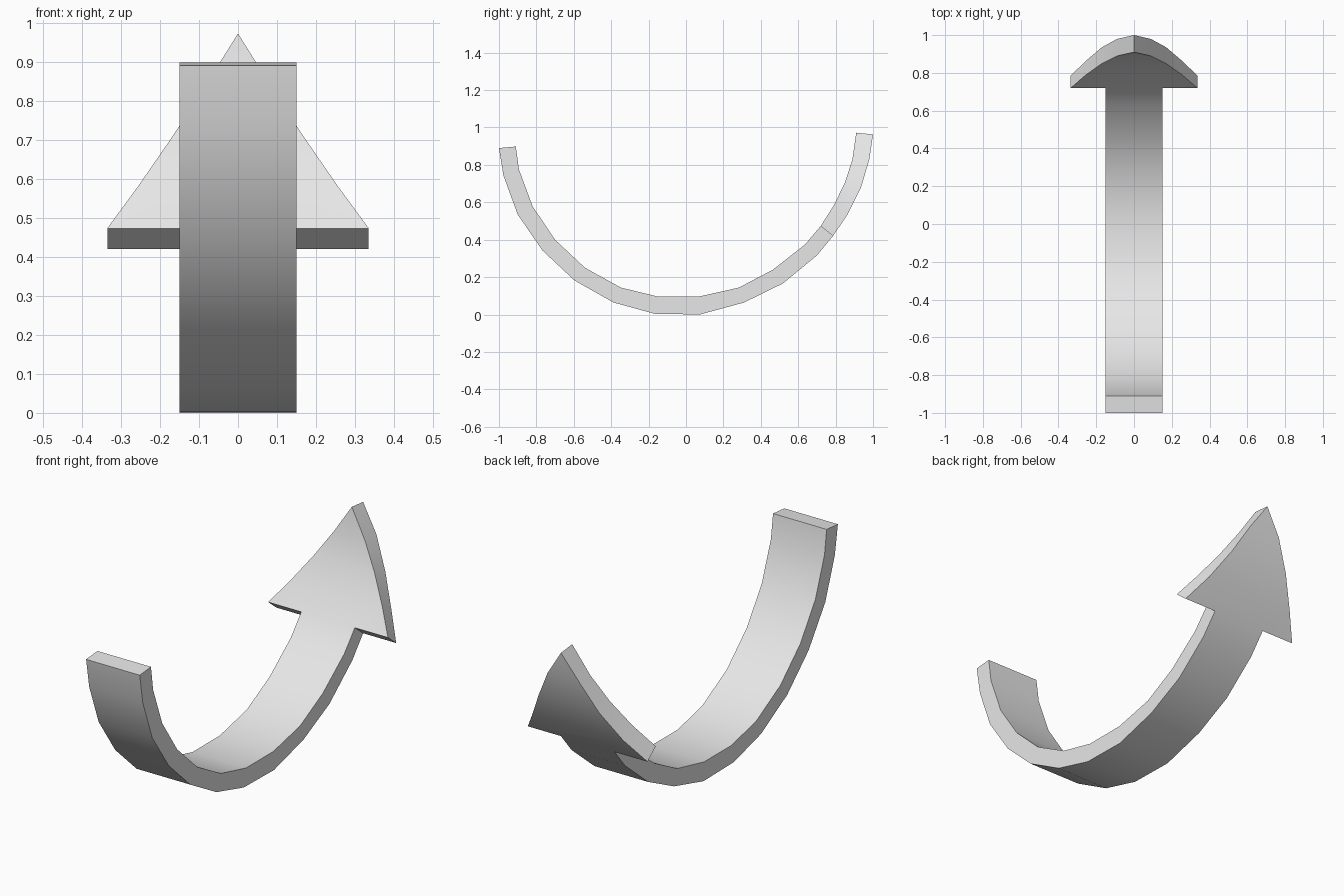
import bpy, bmesh, math

if "Cube" in bpy.data.objects:
    bpy.data.objects.remove(bpy.data.objects["Cube"])

# side profile: (outer y, outer z, inner y, inner z)
shaft = [(-1.0, .89, -.91, .898), (-.976, .743, -.893, .775), (-.90, .535, -.82, .578),
         (-.767, .342, -.70, .40), (-.596, .182, -.54, .25), (-.387, .064, -.348, .144),
         (-.168, .004, -.15, .096), (.074, 0, .068, .096), (.31, .064, .283, .144),
         (.518, .166, .465, .24), (.70, .316, .636, .374), (.786, .42, .72, .473)]
head = [shaft[-1], (.864, .535, .79, .583), (.936, .68, .85, .706),
        (.98, .83, .89, .83), (1.0, .963, .91, .972)]
SHAFT_W, HEAD_W = .15, .335

bm = bmesh.new()


def ring(p, w):
    """outer left, outer right, inner right, inner left"""
    oy, oz, iy, iz = p
    return [bm.verts.new(c) for c in
            ((-w, oy, oz), (w, oy, oz), (w, iy, iz), (-w, iy, iz))]


def bridge(a, b):
    for i in range(4):
        j = (i + 1) % 4
        bm.faces.new((a[i], a[j], b[j], b[i]))


# curved shaft with a closed tail
rings = [ring(p, SHAFT_W) for p in shaft]
bm.faces.new(rings[0])
for a, b in zip(rings, rings[1:]):
    bridge(a, b)

# arrowhead, tapering evenly along its inner arc
dist = [0]
for p, q in zip(head, head[1:]):
    dist.append(dist[-1] + math.hypot(q[2] - p[2], q[3] - p[3]))
hr = [ring(p, HEAD_W * (1 - d / dist[-1])) for p, d in zip(head, dist)]
s, w, n = rings[-1], hr[0], hr[1]
bm.faces.new((w[0], s[0], s[1], w[1], n[1], n[0]))
bm.faces.new((w[3], s[3], s[2], w[2], n[2], n[3]))
bm.faces.new((w[1], w[2], n[2], n[1]))
bm.faces.new((w[0], w[3], n[3], n[0]))
bm.faces.new((w[0], s[0], s[3], w[3]))
bm.faces.new((w[1], s[1], s[2], w[2]))
for a, b in zip(hr[1:], hr[2:]):
    bridge(a, b)

bmesh.ops.remove_doubles(bm, verts=hr[-1], dist=1e-4)
bmesh.ops.recalc_face_normals(bm, faces=bm.faces)
mesh = bpy.data.meshes.new("curved_arrow")
bm.to_mesh(mesh)
bm.free()

mat = bpy.data.materials.new("light grey")
mat.diffuse_color = (.8, .8, .8, 1)
mat.use_nodes = True
mat.node_tree.nodes["Principled BSDF"].inputs["Base Color"].default_value = mat.diffuse_color
mesh.materials.append(mat)
ob = bpy.data.objects.new("curved_arrow", mesh)
bpy.context.collection.objects.link(ob)
bpy.context.view_layer.objects.active = ob
ob.select_set(True)
bpy.ops.object.shade_smooth_by_angle(angle=math.radians(30))
